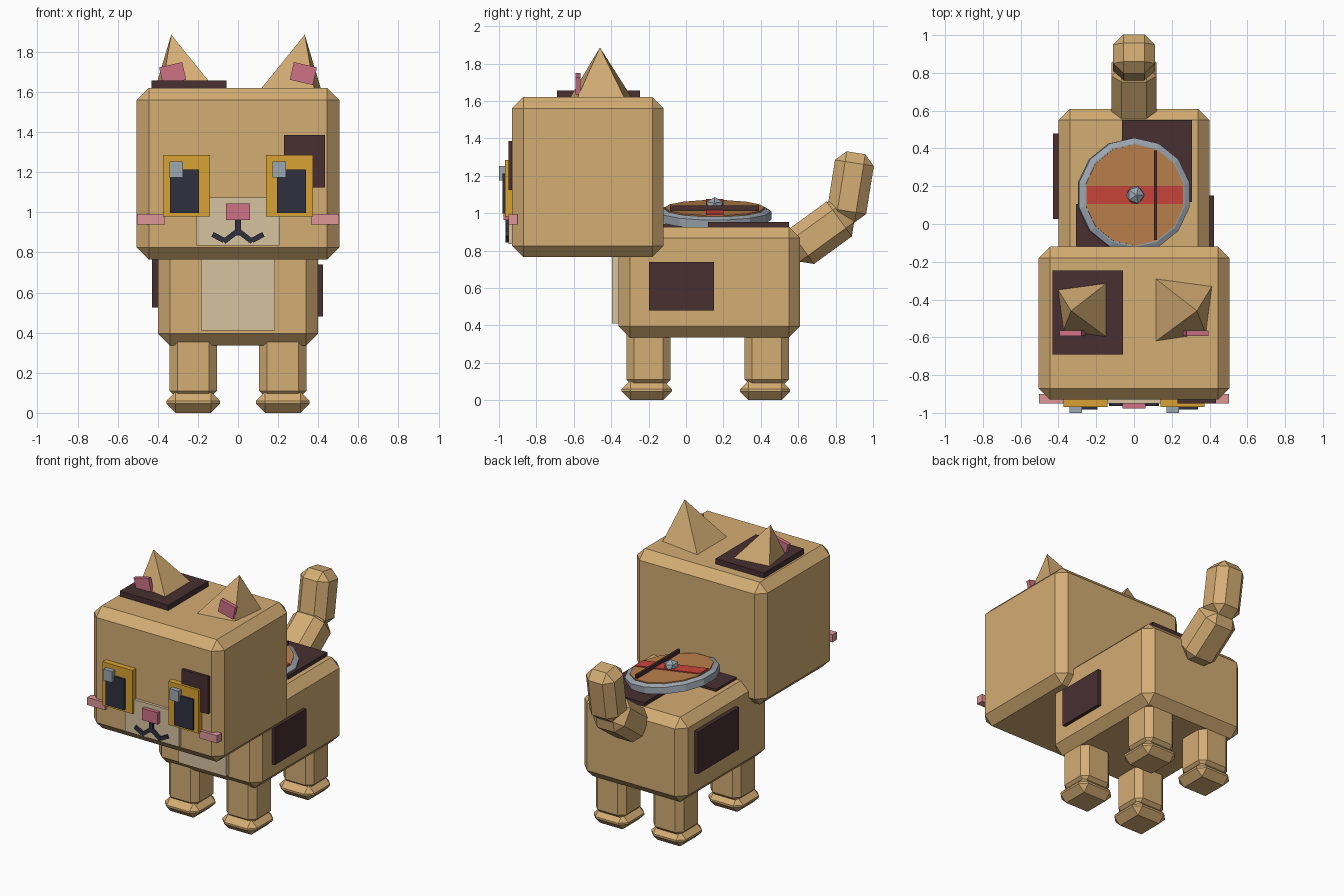
import bpy, bmesh, math
from mathutils import Matrix, Vector

if "Cube" in bpy.data.objects:
    bpy.data.objects.remove(bpy.data.objects["Cube"])


def material(name, r, g, b):
    lin = [(c / 255 / 12.92 if c < 11 else ((c / 255 + 0.055) / 1.055) ** 2.4) for c in (r, g, b)]
    m = bpy.data.materials.new(name)
    m.diffuse_color = (*lin, 1)
    m.use_nodes = True
    m.node_tree.nodes["Principled BSDF"].inputs["Base Color"].default_value = m.diffuse_color
    return m


FUR = material("tan fur", 212, 173, 116)
DARK = material("dark brown", 72, 47, 49)
GOLD = material("golden yellow", 217, 162, 52)
NAVY = material("navy black", 48, 48, 64)
STEEL = material("steel grey", 157, 167, 177)
PINK = material("rose pink", 207, 114, 134)
BLUSH = material("blush pink", 221, 150, 152)
CREAM = material("cream", 215, 196, 160)
WOOD = material("orange wood", 190, 130, 76)
RED = material("red", 206, 70, 60)


def finish(name, bm, mat, matrix=Matrix()):
    bmesh.ops.recalc_face_normals(bm, faces=bm.faces)
    me = bpy.data.meshes.new(name)
    bm.to_mesh(me)
    bm.free()
    me.materials.append(mat)
    ob = bpy.data.objects.new(name, me)
    ob.matrix_world = matrix
    bpy.context.collection.objects.link(ob)
    return ob


def block(name, mat, x, y, z, bevel=0, axis='X', angle=0):
    """Box given by its (min, max) ranges, chamfered, turned about its centre."""
    bm = bmesh.new()
    bmesh.ops.create_cube(bm, size=1)
    bmesh.ops.scale(bm, vec=(x[1] - x[0], y[1] - y[0], z[1] - z[0]), verts=bm.verts)
    if bevel:
        bmesh.ops.bevel(bm, geom=bm.edges[:], offset=bevel, segments=1, affect='EDGES', profile=0.5)
    centre = Vector((sum(x) / 2, sum(y) / 2, sum(z) / 2))
    return finish(name, bm, mat,
                  Matrix.Translation(centre) @ Matrix.Rotation(math.radians(angle), 4, axis))


def span(centre, size):
    return (centre - size / 2, centre + size / 2)


# Body and head
block("body", FUR, (-0.4, 0.4), (-0.36, 0.61), (0.335, 0.927), 0.06)
block("head", FUR, (-0.505, 0.505), (-0.93, -0.12), (0.765, 1.62), 0.06)
block("chest_patch", CREAM, (-0.184, 0.184), (-0.396, -0.34), (0.41, 0.8))

# Dark fur patches
block("right_side_patch", DARK, (0.38, 0.424), (-0.198, 0.15), (0.48, 0.74))
block("left_side_patch", DARK, (-0.428, -0.38), (0.026, 0.48), (0.525, 0.82))
block("rear_back_patch", DARK, (-0.063, 0.307), (0.117, 0.55), (0.9, 0.953))
block("front_back_patch", DARK, (-0.307, 0.05), (-0.25, 0.106), (0.9, 0.942))
block("crown_patch", DARK, (-0.432, -0.057), (-0.69, -0.245), (1.6, 1.657))
block("brow_patch", DARK, (0.229, 0.433), (-0.95, -0.91), (1.125, 1.385))

# Legs and paws
for sx, side in ((-1, "left"), (1, "right")):
    for cy, end in ((-0.2, "front"), (0.432, "rear")):
        cx = sx * 0.223
        block(f"{end}_{side}_leg", FUR, span(cx, 0.236), span(cy, 0.236), (0.07, 0.4), 0.04)
        block(f"{end}_{side}_paw", FUR, span(cx, 0.268), span(cy - 0.01, 0.268), (0, 0.105), 0.046)

# Tail
block("tail_base", FUR, span(0, 0.24), span(0.718, 0.36), span(0.895, 0.23), 0.055, 'X', 36)
block("tail_tip", FUR, span(0, 0.22), span(0.88, 0.21), span(1.14, 0.37), 0.055, 'X', -9)

# Ears: lopsided pyramids with pink inner plates
for s, side in ((-1, "left"), (1, "right")):
    bm = bmesh.new()
    base = [bm.verts.new((s * x, y, 1.618)) for x, y in
            ((0.116, -0.29), (0.413, -0.33), (0.38, -0.58), (0.116, -0.62))]
    tip = bm.verts.new((s * 0.333, -0.46, 1.886))
    bm.faces.new(base)
    for i in range(4):
        bm.faces.new((base[i], base[(i + 1) % 4], tip))
    finish(f"{side}_ear", bm, FUR)
    block(f"{side}_inner_ear", PINK, span(s * 0.326, 0.118), (-0.592, -0.565),
          span(1.692, 0.09), 0, 'Y', s * 13)

# Eyes and cheeks
for s, side in ((-1, "left"), (1, "right")):
    block(f"{side}_eye", GOLD, span(s * 0.256, 0.234), (-0.968, -0.91), (0.98, 1.285))
    block(f"{side}_pupil", NAVY, span(s * 0.266, 0.144), (-0.982, -0.95), (0.997, 1.213))
    glint = -0.308 if s < 0 else 0.205
    block(f"{side}_eye_glint", STEEL, span(glint, 0.068), (-1.0, -0.96), (1.175, 1.253))
    block(f"{side}_cheek", BLUSH, span(s * 0.434, 0.138), (-0.95, -0.9), (0.94, 0.993))

# Muzzle, nose and mouth
block("muzzle", CREAM, (-0.208, 0.208), (-0.95, -0.91), (0.835, 1.075))
block("nose", PINK, (-0.06, 0.06), (-0.976, -0.93), (0.963, 1.045))
block("mouth_stem", NAVY, (-0.014, 0.014), (-0.964, -0.94), (0.885, 0.965))
for s, side in ((-1, "left"), (1, "right")):
    block(f"{side}_mouth_inner", NAVY, span(s * 0.037, 0.085), (-0.964, -0.94),
          span(0.88, 0.026), 0, 'Y', s * 38)
    block(f"{side}_mouth_outer", NAVY, span(s * 0.098, 0.065), (-0.964, -0.94),
          span(0.875, 0.026), 0, 'Y', s * -28)

# Round shield on the back, rolled towards the right side
roll = 9
tilt = Matrix.Translation((0, 0.153, 1.0)) @ Matrix.Rotation(math.radians(roll), 4, 'Y')


def disc(name, mat, r_low, r_high, z_low, z_high):
    bm = bmesh.new()
    bmesh.ops.create_cone(bm, cap_ends=True, segments=14, radius1=r_low, radius2=r_high,
                          depth=z_high - z_low,
                          matrix=Matrix.Translation((0, 0, (z_low + z_high) / 2)))
    finish(name, bm, mat, tilt)


disc("shield_rim", STEEL, 0.303, 0.303, -0.035, 0.01)
disc("shield_rim_top", STEEL, 0.303, 0.275, 0.01, 0.022)
disc("shield_face", WOOD, 0.268, 0.268, 0.0, 0.029)
stripe = block("shield_stripe", RED, (-0.257, 0.257), (-0.047, 0.047), (0.02, 0.036))
stripe.matrix_world = tilt @ Matrix.Translation((0, 0, 0.028))
block("shield_bar", DARK, span(0.113, 0.016), (-0.085, 0.39), (1.015, 1.042))
bm = bmesh.new()
bmesh.ops.create_icosphere(bm, subdivisions=1, radius=0.052)
bmesh.ops.scale(bm, vec=(1, 1, 0.85), verts=bm.verts)
finish("shield_boss", bm, STEEL, tilt @ Matrix.Translation((0, 0, 0.043)))
